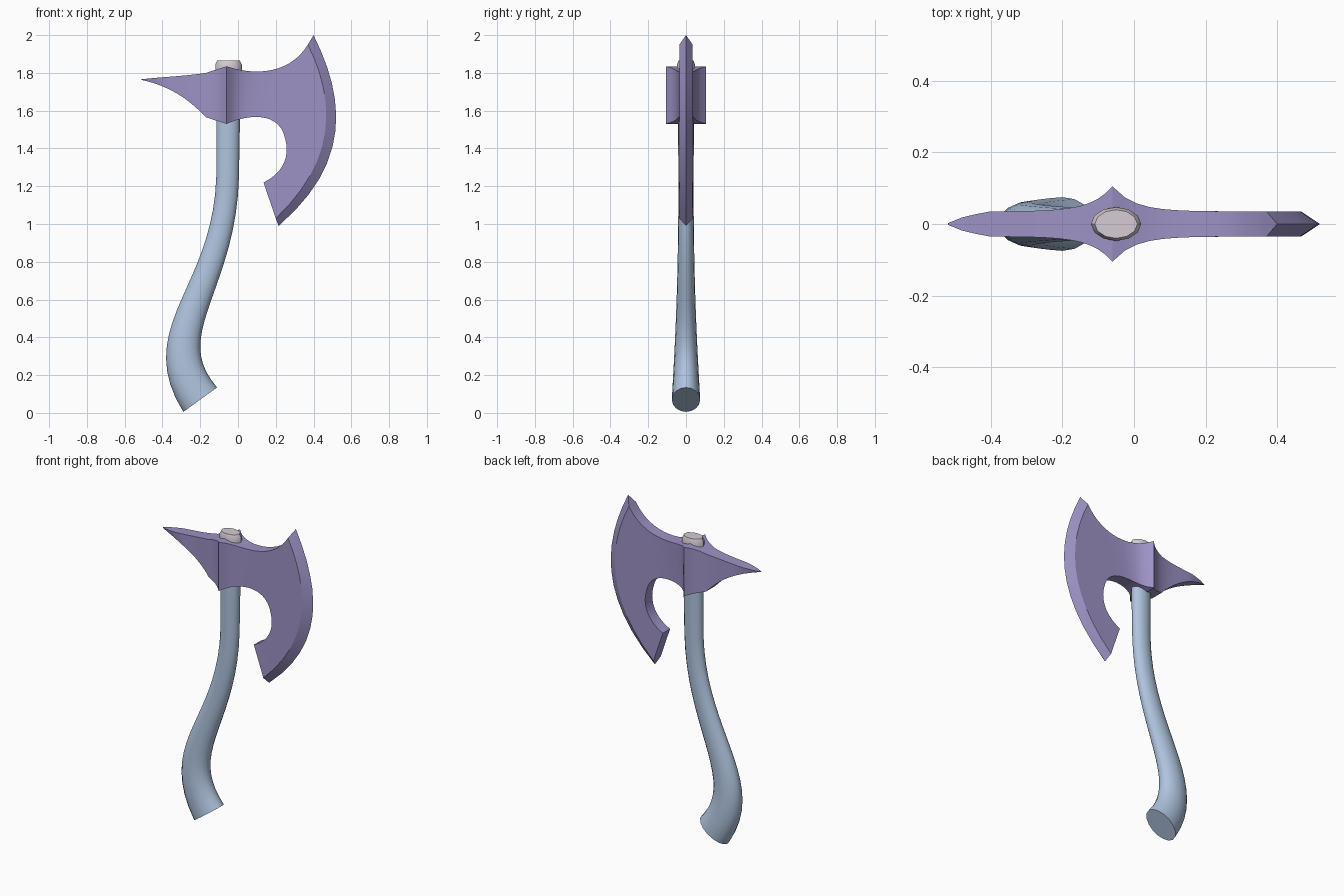
import bpy, bmesh, math
from mathutils import Vector

cube = bpy.data.objects.get("Cube")
if cube:
    bpy.data.objects.remove(cube)


def material(name, red, green, blue):
    mat = bpy.data.materials.new(name)
    mat.use_nodes = True
    colour = (red, green, blue, 1)
    mat.diffuse_color = colour
    mat.node_tree.nodes["Principled BSDF"].inputs["Base Color"].default_value = colour
    return mat


def curve_point(controls, t):
    """Point on a curve of any order, by repeated blending of its controls."""
    points = [Vector(c) for c in controls]
    while len(points) > 1:
        points = [a.lerp(b, t) for a, b in zip(points, points[1:])]
    return points[0]


def sample(controls, steps):
    return [curve_point(controls, i / steps) for i in range(steps + 1)]


def finish(name, bm, mat, angle):
    bmesh.ops.recalc_face_normals(bm, faces=bm.faces)
    mesh = bpy.data.meshes.new(name)
    bm.to_mesh(mesh)
    bm.free()
    mesh.materials.append(mat)
    part = bpy.data.objects.new(name, mesh)
    bpy.context.collection.objects.link(part)
    bpy.ops.object.select_all(action="DESELECT")
    part.select_set(True)
    bpy.context.view_layer.objects.active = part
    bpy.ops.object.shade_smooth_by_angle(angle=math.radians(angle))


def oval_loft(name, rings, mat, sides):
    """Skin oval rings, each given by centre, half width vector and half depth."""
    bm = bmesh.new()
    loops = []
    for centre, across, depth in rings:
        loop = []
        for i in range(sides):
            angle = math.tau * i / sides
            point = centre + across * math.cos(angle)
            loop.append(bm.verts.new((point.x, depth * math.sin(angle), point.y)))
        loops.append(loop)
    for lower, upper in zip(loops, loops[1:]):
        for i in range(sides):
            bm.faces.new((lower[i - 1], lower[i], upper[i], upper[i - 1]))
    bm.faces.new(loops[0])
    bm.faces.new(loops[-1])
    finish(name, bm, mat, 35)


purple = material("muted purple", 0.34, 0.29, 0.56)
steel_blue = material("pale steel blue", 0.43, 0.55, 0.73)
pinkish_grey = material("pale pinkish grey", 0.67, 0.6, 0.66)

# Handle: an S curve that widens towards a slanted butt, then a straight neck
spine = [(-0.2, 0.07), (-0.46, 0.43), (-0.07, 0.65), (-0.055, 1.25)]
steps = 18
rings = []
for i in range(steps + 1):
    t = i / steps
    ahead = curve_point(spine, t + 0.01) - curve_point(spine, t - 0.01)
    across = Vector((ahead.y, -ahead.x)).normalized()
    flare = (1 - t) ** 1.7
    rings.append((curve_point(spine, t), across * (0.06 + 0.05 * flare), 0.04 + 0.035 * flare))
neck_top = Vector((-0.05, 1.8))
rings.append((neck_top, Vector((0.065, 0)), 0.045))
oval_loft("handle", rings, steel_blue, 16)

# Cap: a short plug with a softened upper rim
cap_rings = []
for height, scale in ((-0.03, 0.9), (0, 1), (0.045, 1), (0.065, 0.85)):
    centre = neck_top + Vector((0, height))
    cap_rings.append((centre, Vector((0.07 * scale, 0)), 0.047 * scale))
oval_loft("handle_cap", cap_rings, pinkish_grey, 12)

# Axe head: matching upper and lower rails for spike, socket, blade and beard
tip = (-0.52, 1.765)
spike_top, spike_base = (-0.17, 1.8), (-0.17, 1.565)
socket_top, socket_base = (-0.06, 1.835), (-0.06, 1.53)
horn, notch = (0.37, 1.95), (0.25, 1.45)
heel, hook_end = (0.2, 1.03), (0.135, 1.22)
rails = [
    ([tip, (-0.4, 1.78), (-0.3, 1.78), spike_top],
     [tip, (-0.35, 1.73), (-0.25, 1.65), spike_base], 9),
    ([spike_top, socket_top], [spike_base, socket_base], 5),
    ([socket_top, (0.1, 1.78), (0.28, 1.8), horn],
     [socket_base, (0.05, 1.58), (0.22, 1.6), notch], 14),
    ([horn, (0.52, 1.65), (0.52, 1.33), heel],
     [notch, (0.28, 1.34), (0.22, 1.26), hook_end], 12),
]
cutting_edge = sample([(0.4, 2), (0.57, 1.66), (0.6, 1.32), (0.215, 0.99)], 12)


def half_thickness(x):
    """Thin plate that swells around the handle and narrows to the spike tip."""
    swell = 0.07 * math.exp(-abs(x - socket_top[0]) / 0.06)
    taper = min(1, (x - tip[0]) / 0.12 + 0.01) ** 0.6
    return (0.035 + swell) * taper


bm = bmesh.new()
rows = []
for upper_rail, lower_rail, count in rails:
    pairs = list(zip(sample(upper_rail, count), sample(lower_rail, count)))
    # Neighbouring sections share their joining row
    for upper, lower in pairs[1:] if rows else pairs:
        half = half_thickness(upper.x)
        corners = ((upper, -half), (lower, -half), (lower, half), (upper, half))
        rows.append([bm.verts.new((p.x, y, p.y)) for p, y in corners])

edge = [bm.verts.new((p.x, 0, p.y)) for p in cutting_edge]
bevel_start = len(rows) - len(edge)
for i, (a, b) in enumerate(zip(rows, rows[1:])):
    for j in range(3):
        bm.faces.new((a[j], a[j + 1], b[j + 1], b[j]))
    if i < bevel_start:
        bm.faces.new((a[3], a[0], b[0], b[3]))
    else:
        # Ground bevels meeting at the cutting edge
        near, far = edge[i - bevel_start], edge[i - bevel_start + 1]
        bm.faces.new((a[0], b[0], far, near))
        bm.faces.new((b[3], a[3], near, far))
for row, corner in ((rows[bevel_start], edge[0]), (rows[-1], edge[-1])):
    bm.faces.new((row[0], row[3], corner))
bm.faces.new(rows[-1])
bmesh.ops.remove_doubles(bm, verts=rows[0], dist=0.0001)
bm.faces.new(rows[0]) if all(v.is_valid for v in rows[0]) else None
finish("axe_head", bm, purple, 25)
